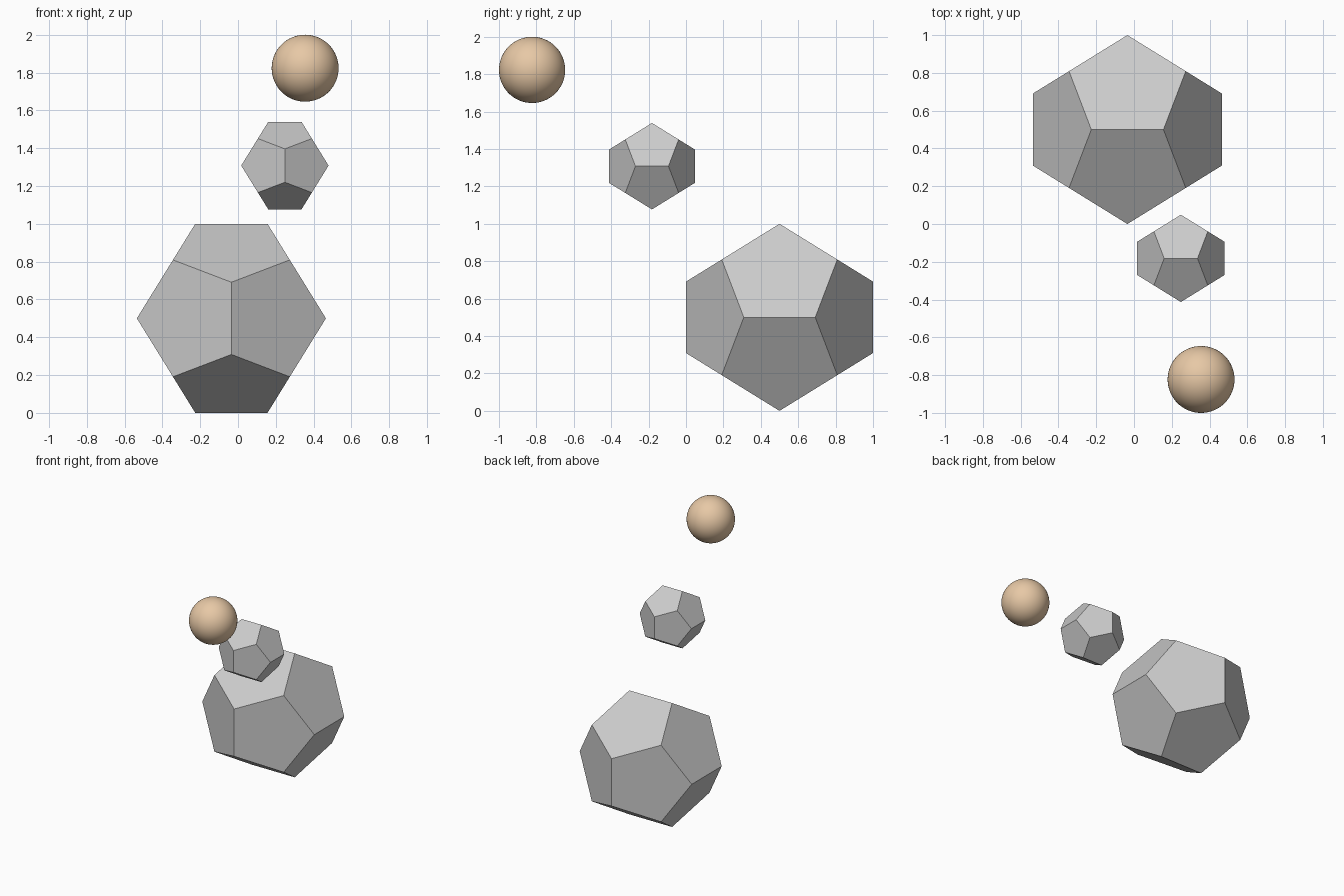
import bpy, bmesh
from math import radians, sqrt

if "Cube" in bpy.data.objects:
    bpy.data.objects.remove(bpy.data.objects["Cube"])

PHI = (1 + sqrt(5)) / 2


def dodecahedron(name, center, half):
    """Flat-faced regular dodecahedron whose axis extents are +-half."""
    s = half / PHI
    pts = [(x, y, z) for x in (-1, 1) for y in (-1, 1) for z in (-1, 1)]
    for a in (-1 / PHI, 1 / PHI):
        for b in (-PHI, PHI):
            pts += [(a, 0, b), (0, b, a), (b, a, 0)]
    bm = bmesh.new()
    for p in pts:
        bm.verts.new([c * s for c in p])
    bmesh.ops.convex_hull(bm, input=bm.verts[:])
    # merge hull triangles into pentagons
    bmesh.ops.dissolve_limit(bm, angle_limit=radians(2),
                             verts=bm.verts[:], edges=bm.edges[:])
    bmesh.ops.recalc_face_normals(bm, faces=bm.faces[:])
    mesh = bpy.data.meshes.new(name)
    bm.to_mesh(mesh)
    bm.free()
    obj = bpy.data.objects.new(name, mesh)
    obj.location = center
    bpy.context.collection.objects.link(obj)
    return obj


# Two grey solids
dodecahedron("large_dodecahedron", (-0.035, 0.5, 0.5), 0.5)
dodecahedron("small_dodecahedron", (0.248, -0.182, 1.308), 0.231)

# Tan ball
bpy.ops.mesh.primitive_uv_sphere_add(segments=64, ring_count=32, radius=0.177,
                                     location=(0.355, -0.823, 1.823))
ball = bpy.context.object
ball.name = "ball"
bpy.ops.object.shade_smooth()
tan = bpy.data.materials.new("tan")
tan.diffuse_color = (0.8, 0.58, 0.38, 1)
tan.use_nodes = True
tan.node_tree.nodes["Principled BSDF"].inputs["Base Color"].default_value = tan.diffuse_color
ball.data.materials.append(tan)
